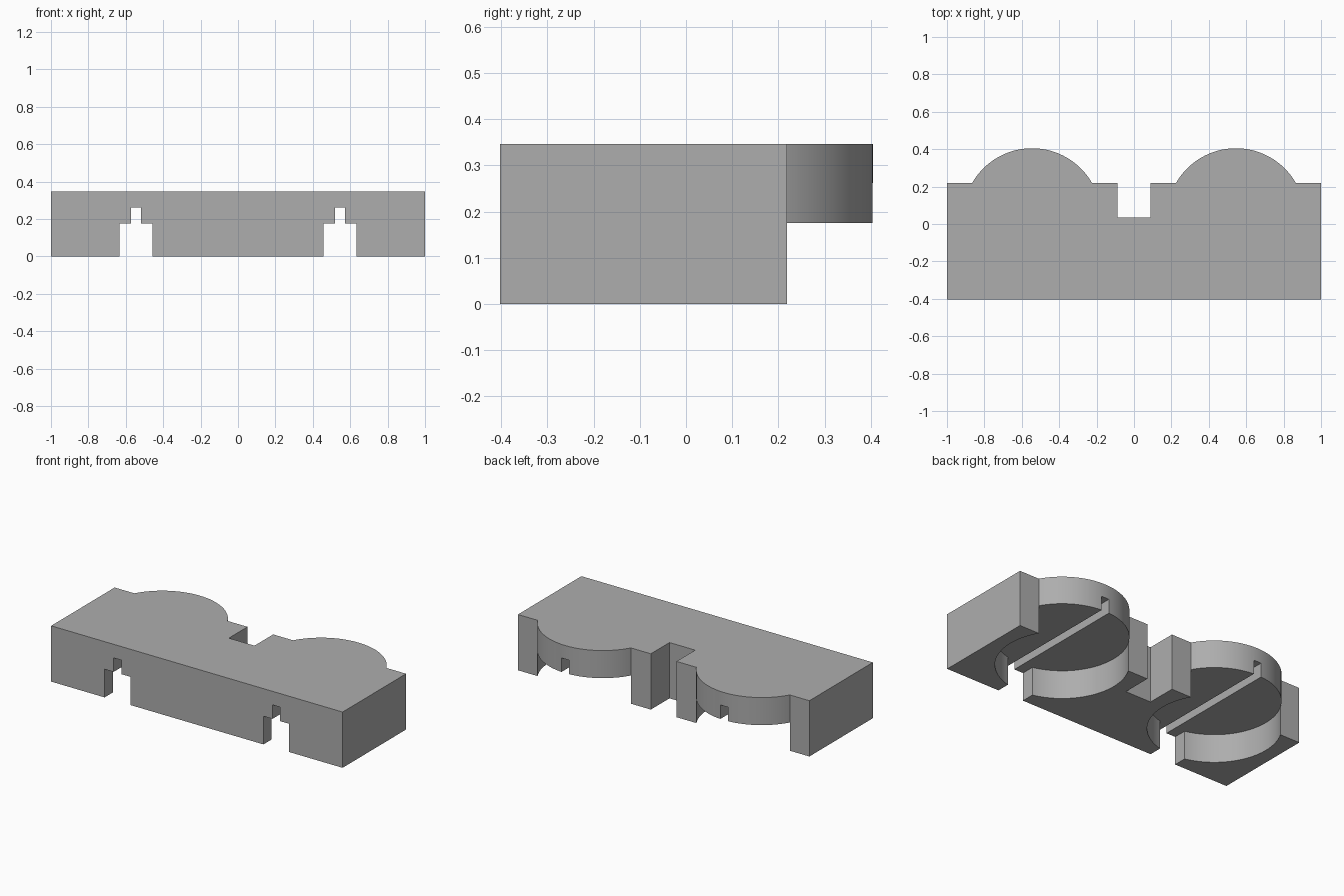
import bpy
import math

default_cube = bpy.data.objects.get("Cube")
if default_cube:
    bpy.data.objects.remove(default_cube, do_unlink=True)

TOP = 0.346            # full height
MID = 0.175            # underside of the round seats
FRONT, BACK = -0.403, 0.219
DISC_X, DISC_Y, DISC_R = 0.545, 0.036, 0.369

grey = bpy.data.materials.new("plain_grey")
grey.use_nodes = True
colour = (0.42, 0.42, 0.42, 1)
grey.diffuse_color = colour
grey.node_tree.nodes["Principled BSDF"].inputs["Base Color"].default_value = colour


def box(name, x, y, z):
    """Box from (min, max) ranges on each axis."""
    centre = [(a + b) / 2 for a, b in (x, y, z)]
    bpy.ops.mesh.primitive_cube_add(size=1, location=centre)
    ob = bpy.context.object
    ob.name = name
    ob.scale = [b - a for a, b in (x, y, z)]
    bpy.ops.object.transform_apply(location=True, rotation=False, scale=True)
    return ob


def disc(name, x, z):
    bpy.ops.mesh.primitive_cylinder_add(
        vertices=96, radius=DISC_R, depth=z[1] - z[0],
        location=(x, DISC_Y, (z[0] + z[1]) / 2))
    ob = bpy.context.object
    ob.name = name
    bpy.ops.object.transform_apply(location=True, rotation=False, scale=True)
    return ob


def combine(target, tool, operation):
    """Apply a boolean and discard the tool."""
    bpy.ops.object.select_all(action="DESELECT")
    target.select_set(True)
    bpy.context.view_layer.objects.active = target
    mod = target.modifiers.new(operation.title(), "BOOLEAN")
    mod.operation = operation
    mod.solver = "EXACT"
    mod.object = tool
    bpy.ops.object.modifier_apply(modifier=mod.name)
    bpy.data.objects.remove(tool, do_unlink=True)


# Main block with the square notch in the back
block = box("base_block", (-1, 1), (FRONT, BACK), (0, TOP))
block.data.materials.append(grey)
combine(block, box("notch_cutter", (-0.088, 0.088), (DISC_Y, 1), (-1, 1)), "DIFFERENCE")

for side in (-1, 1):
    x = side * DISC_X
    # Round pocket from below, then the disc overhanging the back
    combine(block, disc("pocket_cutter", x, (-0.2, MID)), "DIFFERENCE")
    combine(block, disc("round_seat", x, (MID, TOP)), "UNION")
    # Wide slot through the front wall into the pocket
    combine(block, box("slot_cutter", (x - 0.088, x + 0.088), (-1, DISC_Y), (-0.2, MID)), "DIFFERENCE")
    # Narrow groove along the pocket ceiling, front to back
    combine(block, box("groove_cutter", (x - 0.026, x + 0.026), (-1, 1), (0.1, 0.262)), "DIFFERENCE")

# Tidy flat faces, then smooth the round walls
block.data.materials.clear()
block.data.materials.append(grey)
for face in block.data.polygons:
    face.material_index = 0
bpy.ops.object.select_all(action="DESELECT")
block.select_set(True)
bpy.context.view_layer.objects.active = block
bpy.ops.object.shade_smooth_by_angle(angle=math.radians(30))
